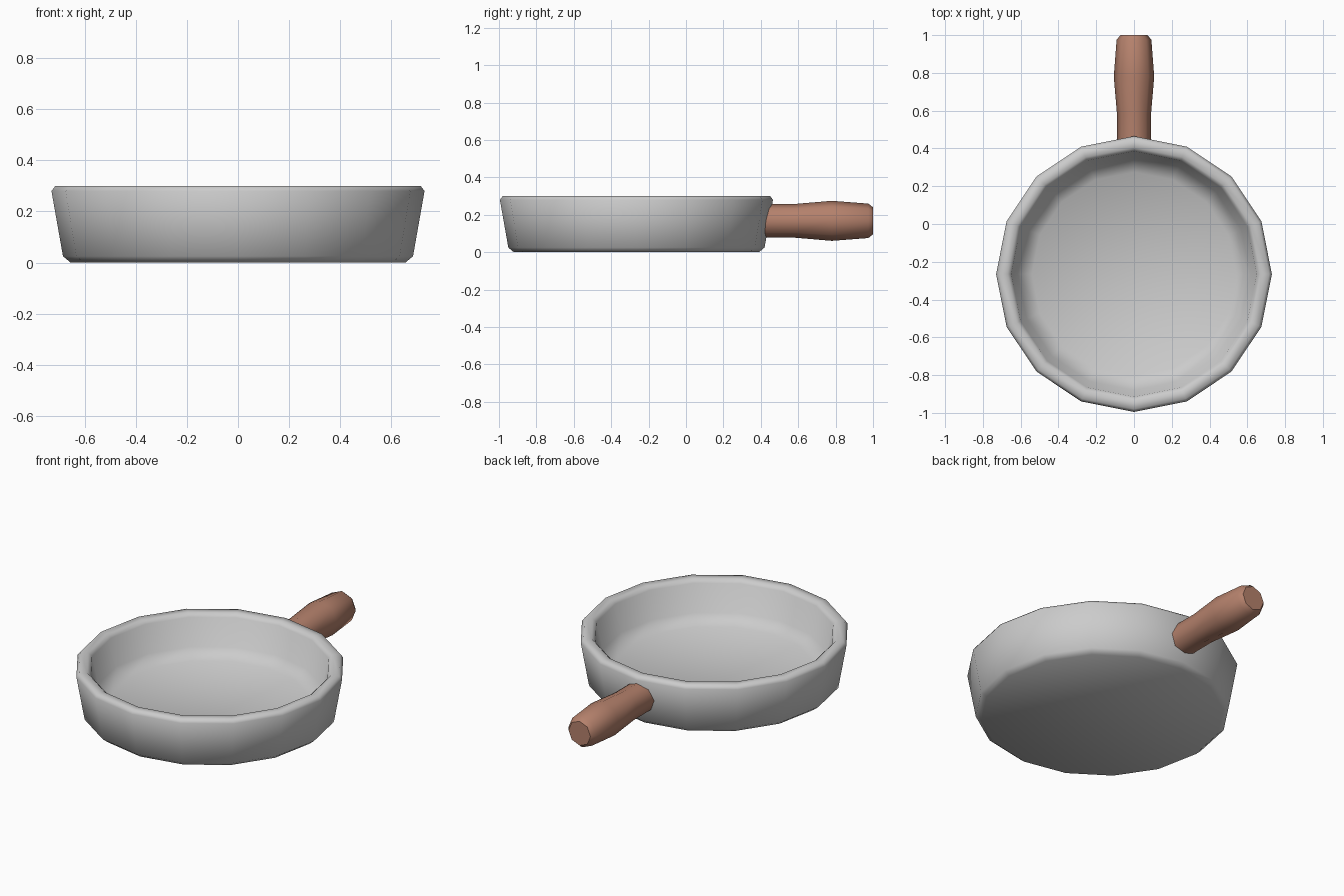
import bpy, bmesh, math

if "Cube" in bpy.data.objects:
    bpy.data.objects.remove(bpy.data.objects["Cube"])


def lathe(name, profile, sides, place, angle):
    """Revolve (radius, height) points; radius 0 closes the form with a pole."""
    bm = bmesh.new()
    rings = []
    for r, h in profile:
        steps = [2 * math.pi * i / sides for i in range(sides)]
        rings.append([bm.verts.new(place(r * math.cos(a), r * math.sin(a), h)) for a in steps])
    for a, b in zip(rings, rings[1:]):
        for i in range(sides):
            j = (i + 1) % sides
            bm.faces.new((a[i], a[j], b[j], b[i]))
    # Flat caps at both ends of the profile
    bm.faces.new(rings[0])
    bm.faces.new(rings[-1])
    bmesh.ops.recalc_face_normals(bm, faces=bm.faces)
    mesh = bpy.data.meshes.new(name)
    bm.to_mesh(mesh)
    bm.free()
    obj = bpy.data.objects.new(name, mesh)
    bpy.context.collection.objects.link(obj)
    bpy.ops.object.select_all(action='DESELECT')
    obj.select_set(True)
    bpy.context.view_layer.objects.active = obj
    bpy.ops.object.shade_smooth_by_angle(angle=math.radians(angle))
    return obj


# Pan body: outer wall, rolled rim, inner wall and floor in one profile
PAN_Y = -0.265
pan_profile = [(0.655, 0.0), (0.685, 0.025), (0.73, 0.28), (0.715, 0.30),
               (0.67, 0.30), (0.65, 0.28), (0.615, 0.12), (0.54, 0.07)]
lathe("pan_body", pan_profile, 16, lambda x, y, h: (x, y + PAN_Y, h), 60)

# Handle: eight-sided swelling grip along +y, its root sunk into the pan wall
handle_profile = [(0.09, 0.385), (0.09, 0.58), (0.107, 0.78), (0.092, 0.975), (0.072, 1.0)]
handle = lathe("handle", handle_profile, 8, lambda x, y, h: (x, h, y + 0.168), 50)

wood = bpy.data.materials.new("brown_wood")
wood.diffuse_color = (0.46, 0.22, 0.15, 1)
wood.use_nodes = True
wood.node_tree.nodes["Principled BSDF"].inputs["Base Color"].default_value = wood.diffuse_color
handle.data.materials.append(wood)
